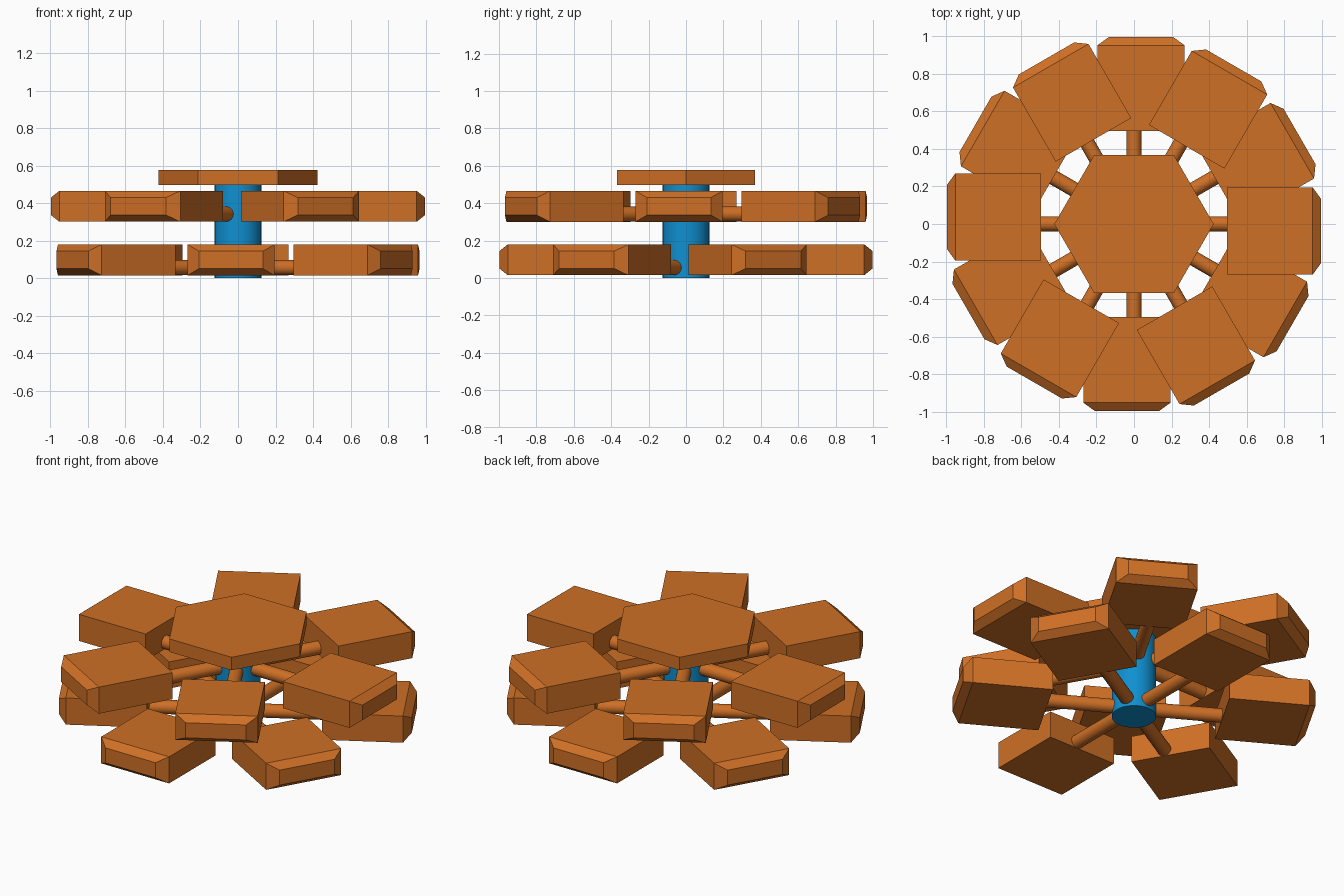
import bpy
import bmesh
import math
from mathutils import Matrix

if "Cube" in bpy.data.objects:
    bpy.data.objects.remove(bpy.data.objects["Cube"])


def material(name, rgb):
    m = bpy.data.materials.new(name)
    m.diffuse_color = (*rgb, 1)
    m.use_nodes = True
    m.node_tree.nodes["Principled BSDF"].inputs["Base Color"].default_value = m.diffuse_color
    return m


orange = material("orange", (0.62, 0.16, 0.019))
blue = material("blue", (0.005, 0.28, 0.64))


def add_object(name, bm, mat, smooth=False):
    bmesh.ops.recalc_face_normals(bm, faces=bm.faces)
    mesh = bpy.data.meshes.new(name)
    bm.to_mesh(mesh)
    bm.free()
    mesh.materials.append(mat)
    ob = bpy.data.objects.new(name, mesh)
    bpy.context.collection.objects.link(ob)
    if smooth:
        bpy.ops.object.select_all(action='DESELECT')
        ob.select_set(True)
        bpy.context.view_layer.objects.active = ob
        bpy.ops.object.shade_smooth_by_angle(angle=math.radians(35))
    return ob


def prism(name, sides, radius, z0, z1, mat, smooth=False):
    bm = bmesh.new()
    bmesh.ops.create_cone(bm, cap_ends=True, segments=sides, radius1=radius, radius2=radius,
                          depth=z1 - z0, matrix=Matrix.Translation((0, 0, (z0 + z1) / 2)))
    return add_object(name, bm, mat, smooth)


def block(name, angle, z0, z1):
    """Block along +x with a chamfered outer end, turned about z."""
    bm = bmesh.new()
    rings = []
    # Radial position, side inset, height inset
    for x, dy, dz in ((0.497, 0, 0), (0.953, 0, 0), (0.998, 0.062, 0.036)):
        ya, yb, za, zb = -0.27 + dy, 0.195 - dy, z0 + dz, z1 - dz
        rings.append([bm.verts.new((x, y, z)) for y, z in ((ya, za), (yb, za), (yb, zb), (ya, zb))])
    for a, b in zip(rings, rings[1:]):
        for i in range(4):
            j = (i + 1) % 4
            bm.faces.new((a[i], a[j], b[j], b[i]))
    bm.faces.new(rings[0])
    bm.faces.new(rings[-1])
    bm.transform(Matrix.Rotation(angle, 4, 'Z'))
    add_object(name, bm, orange)


def arm(name, angle, z):
    """Round spoke from the hub to a block."""
    length = 0.52
    bm = bmesh.new()
    bmesh.ops.create_cone(bm, cap_ends=True, segments=24, radius1=0.04, radius2=0.04, depth=length,
                          matrix=Matrix.Rotation(angle, 4, 'Z') @ Matrix.Translation((length / 2, 0, z))
                          @ Matrix.Rotation(math.pi / 2, 4, 'Y'))
    add_object(name, bm, orange, True)


# Central hub post and hexagonal cap
prism("hub_post", 32, 0.125, 0, 0.5, blue, True)
cap = prism("hex_cap", 6, 0.425, 0.497, 0.578, orange)
# Put cap corners on the x axis
cap.data.transform(Matrix.Rotation(math.radians(30), 4, 'Z')
                   if max(v.co.x for v in cap.data.vertices) < 0.42 else Matrix.Identity(4))

# Two staggered tiers of six arms and blocks
for tier, start, base in (("lower", 30, 0.015), ("upper", 0, 0.301)):
    for i in range(6):
        a = math.radians(start + 60 * i)
        arm(f"{tier}_arm_{i + 1}", a, base + 0.041)
        block(f"{tier}_block_{i + 1}", a, base, base + 0.165)
